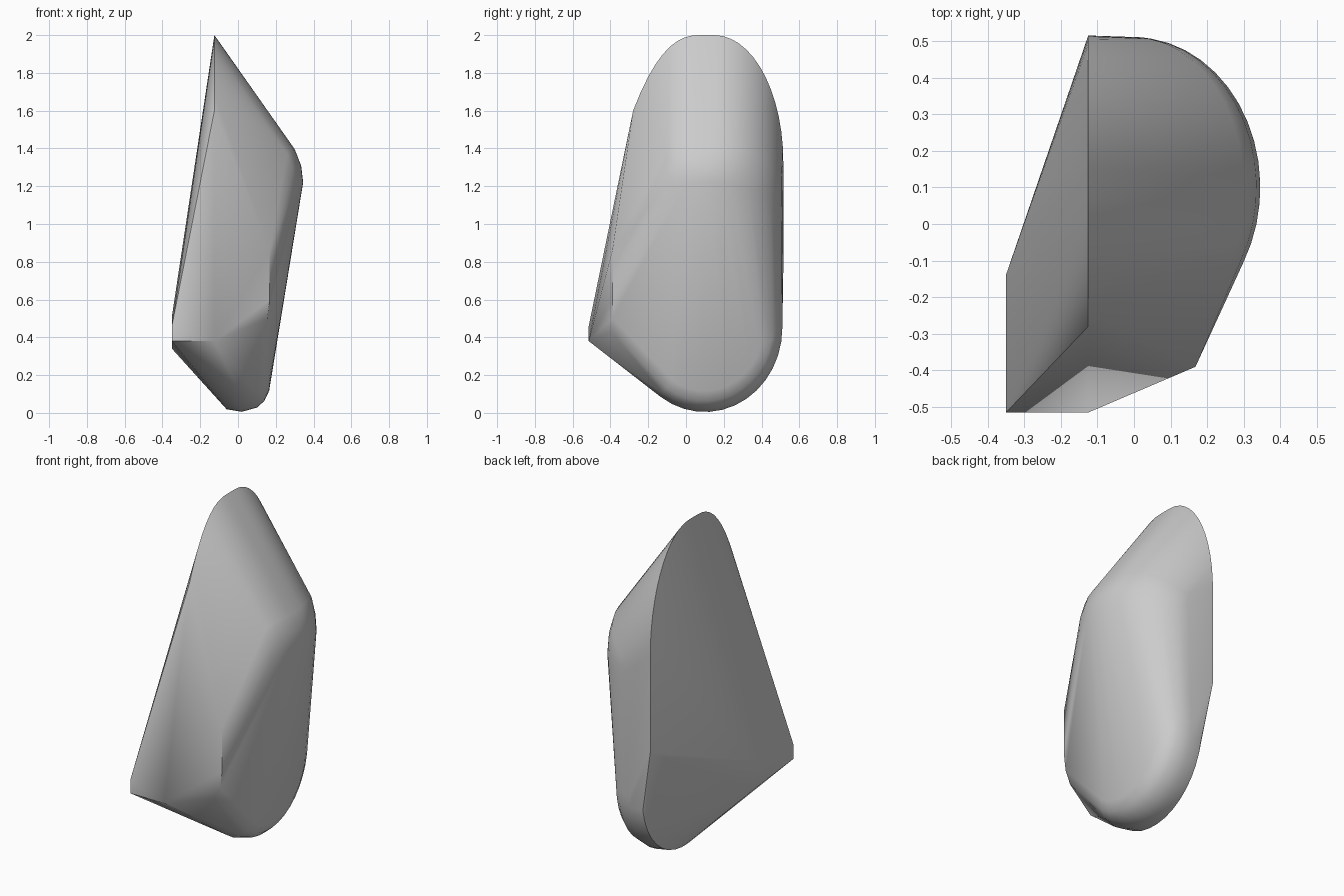
import bpy
import bmesh
from math import sin, cos, sqrt, radians

cube = bpy.data.objects.get("Cube")
if cube:
    bpy.data.objects.remove(cube, do_unlink=True)

RIM_X = -0.125
MID_Y = 0.1
HALF_Y = 0.41


def ramp(start, end, count):
    """Evenly spaced values from start to end."""
    return [start + (end - start) * i / (count - 1) for i in range(count)]


def rim_height(y):
    """Height of the rounded top outline at a given depth."""
    if y > 0.15:
        return 1.33 + 0.67 * sqrt(max(0, 1 - ((y - 0.15) / 0.365) ** 2))
    if y < 0.07:
        return 2 - 0.4 * ((0.07 - y) / 0.35) ** 2.3
    return 2


def top_rim():
    """Sharp arched edge of the tall flat side."""
    front = [(RIM_X, y, rim_height(y)) for y in ramp(-0.28, 0.07, 10)]
    back = []
    for angle in ramp(0, 90, 14):
        y = 0.15 + 0.365 * sin(radians(angle))
        back.append((RIM_X, y, rim_height(y)))
    return front + back


def shoulder():
    """Rounded bulge where the top slope meets the outer side."""
    points = []
    for angle in ramp(-30, 82, 15):
        y = MID_Y + HALF_Y * sin(radians(angle))
        x = 0.345 * cos(radians(angle))
        low = 1.22 - 0.1 * sin(radians(angle)) ** 2
        high = rim_height(y) - 1.42 * (0.87 * x - RIM_X)
        points += [(0.87 * x, y, high),
                   (0.97 * x, y, low + 0.5 * (high - low)),
                   (x, y, low)]
    return points


def rounded_base():
    """Nested arcs that round off the bottom and the lower back."""
    points = []
    for x, scale in ((-0.06, 0.97), (0.02, 1), (0.1, 0.95),
                     (0.14, 0.87), (0.165, 0.75)):
        for angle in ramp(-35, 90, 14):
            points.append((x, MID_Y + HALF_Y * scale * sin(radians(angle)),
                           0.45 - 0.445 * scale * cos(radians(angle))))
    return points


# Pointed front foot, front edge and straight back edge
corners = [
    (-0.35, -0.515, 0.38), (-0.35, -0.515, 0.46), (-0.125, -0.515, 0.38),
    (-0.35, -0.14, 0.34), (-0.35, -0.14, 0.51),
    (0.168, -0.39, 0.86), (0.168, -0.39, 0.6),
    (0.155, -0.39, 0.5), (0.12, -0.395, 0.43),
    (RIM_X, 0.515, 0.75),
]

# Stretch one convex skin over all outlines
bm = bmesh.new()
for point in top_rim() + shoulder() + rounded_base() + corners:
    bm.verts.new(point)
bmesh.ops.convex_hull(bm, input=bm.verts[:])
loose = [v for v in bm.verts if not v.link_faces]
bmesh.ops.delete(bm, geom=loose, context='VERTS')
bmesh.ops.remove_doubles(bm, verts=bm.verts[:], dist=0.002)
bmesh.ops.recalc_face_normals(bm, faces=bm.faces[:])

mesh = bpy.data.meshes.new("stone_body")
bm.to_mesh(mesh)
bm.free()
body = bpy.data.objects.new("stone_body", mesh)
bpy.context.collection.objects.link(body)

# Plain grey surface
grey = bpy.data.materials.new("plain_grey")
grey.use_nodes = True
colour = (0.6, 0.6, 0.6, 1)
grey.diffuse_color = colour
grey.node_tree.nodes["Principled BSDF"].inputs["Base Color"].default_value = colour
mesh.materials.append(grey)

# Smooth curves, crisp edges
bpy.ops.object.select_all(action='DESELECT')
body.select_set(True)
bpy.context.view_layer.objects.active = body
bpy.ops.object.shade_smooth_by_angle(angle=radians(35))
